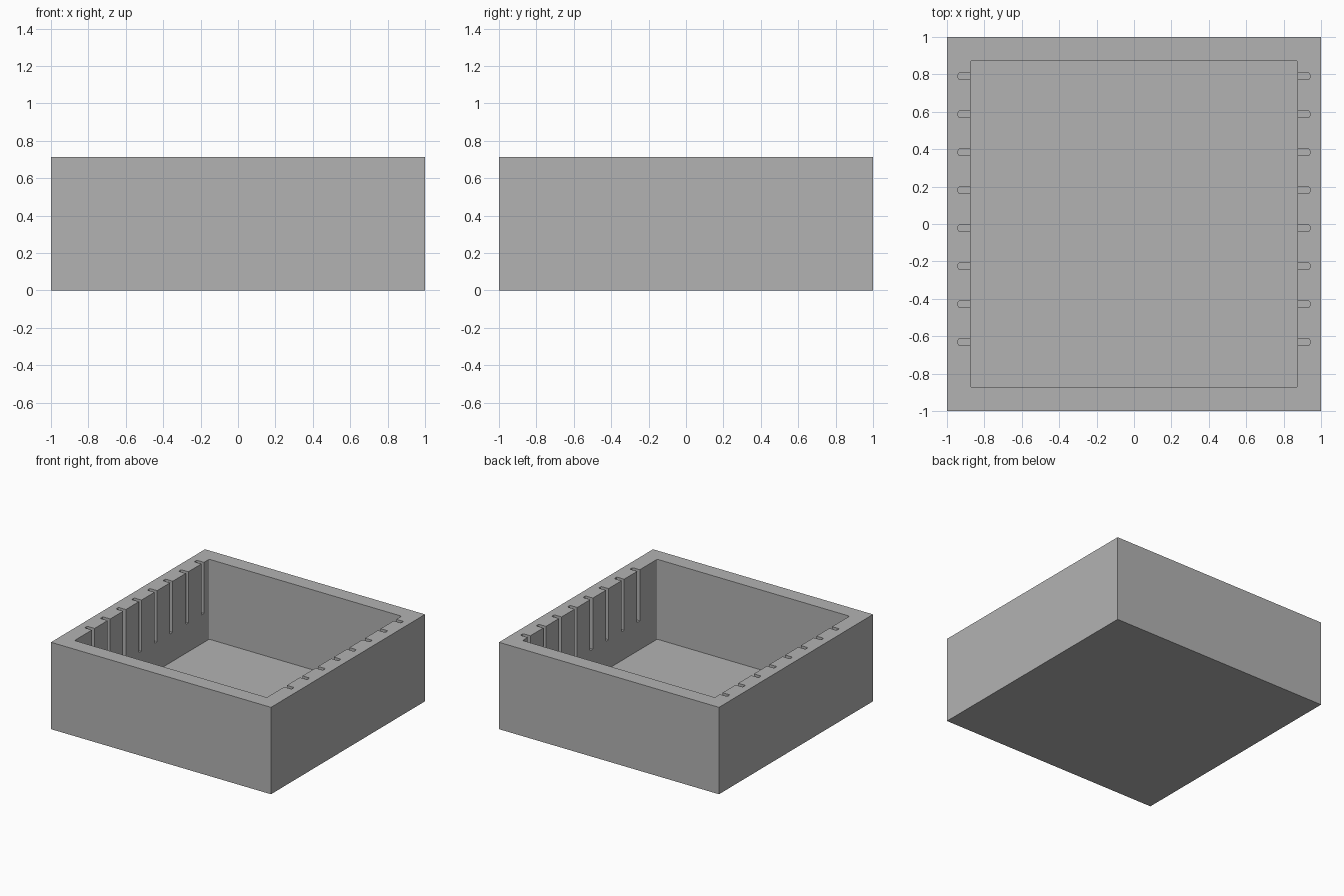
import bpy
import bmesh

HEIGHT = 0.714
FLOOR = 0.057
INNER = 0.874
SLOT_BOTTOM = 0.294
SLOT_END = 0.94
SLOT_WIDTH = 0.034
SLOT_COUNT = 8
FIRST_SLOT_Y = 0.79
SLOT_PITCH = 0.203

cube = bpy.data.objects.get("Cube")
if cube:
    bpy.data.objects.remove(cube, do_unlink=True)

grey = bpy.data.materials.new("plain grey")
grey.use_nodes = True
grey.diffuse_color = (0.45, 0.45, 0.45, 1)
grey.node_tree.nodes["Principled BSDF"].inputs["Base Color"].default_value = grey.diffuse_color


def box(name, low, high, radius=0.0):
    """Box between two corners, with optionally rounded upright edges."""
    bm = bmesh.new()
    bmesh.ops.create_cube(bm, size=1)
    for v in bm.verts:
        v.co = [a + (b - a) * (c + 0.5) for a, b, c in zip(low, high, v.co)]
    if radius:
        upright = [e for e in bm.edges
                   if abs(e.verts[0].co.z - e.verts[1].co.z) > 0.01]
        bmesh.ops.bevel(bm, geom=upright, offset=radius, segments=3,
                        profile=0.5, affect='EDGES')
    mesh = bpy.data.meshes.new(name)
    bm.to_mesh(mesh)
    bm.free()
    mesh.materials.append(grey)
    obj = bpy.data.objects.new(name, mesh)
    bpy.context.scene.collection.objects.link(obj)
    return obj


def carve(target, cutter):
    """Cut one shape out of another, then discard the cutter."""
    cutter.hide_render = True
    mod = target.modifiers.new("cut", 'BOOLEAN')
    mod.operation = 'DIFFERENCE'
    mod.solver = 'EXACT'
    mod.object = cutter
    bpy.context.view_layer.objects.active = target
    bpy.ops.object.modifier_apply(modifier=mod.name)
    bpy.data.objects.remove(cutter, do_unlink=True)


# Solid block hollowed into an open tray
tray = box("slotted_tray", (-1, -1, 0), (1, 1, HEIGHT))
carve(tray, box("cavity_cutter", (-INNER, -INNER, FLOOR), (INNER, INNER, 1), 0.008))

# Facing rows of upright slots in the two side walls
for i in range(SLOT_COUNT):
    y = FIRST_SLOT_Y - i * SLOT_PITCH
    for side in (-1, 1):
        xs = sorted((side * 0.8, side * SLOT_END))
        carve(tray, box("slot_cutter",
                        (xs[0], y - SLOT_WIDTH / 2, SLOT_BOTTOM),
                        (xs[1], y + SLOT_WIDTH / 2, 1), 0.008))
